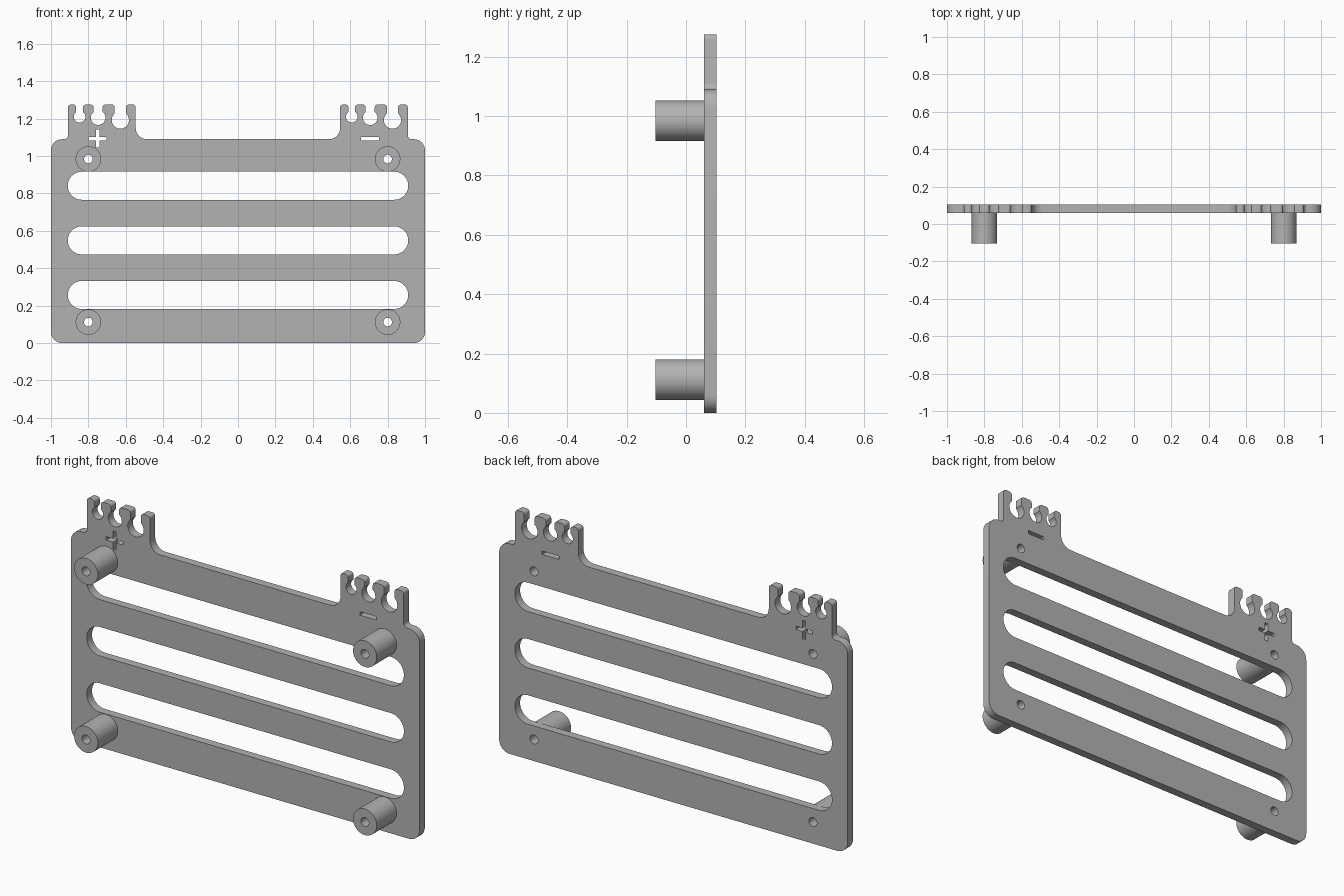
import bpy, bmesh
from math import sin, cos, tan, pi, acos, sqrt
from mathutils import Vector

cube = bpy.data.objects.get("Cube")
if cube:
    bpy.data.objects.remove(cube, do_unlink=True)

grey = bpy.data.materials.new("plain grey")
grey.use_nodes = True
colour = (0.45, 0.45, 0.45, 1)
grey.diffuse_color = colour
grey.node_tree.nodes["Principled BSDF"].inputs["Base Color"].default_value = colour


def arc(cx, cz, r, a0, a1, n):
    return [(cx + r * cos(a0 + (a1 - a0) * i / n), cz + r * sin(a0 + (a1 - a0) * i / n))
            for i in range(n + 1)]


def circle(cx, cz, r, n=40):
    return arc(cx, cz, r, 0, 2 * pi, n)[:-1]


def slot(cx, cz, half, r):
    return arc(cx + half - r, cz, r, -pi / 2, pi / 2, 24) + arc(cx - half + r, cz, r, pi / 2, 1.5 * pi, 24)


def box(cx, cz, hx, hz):
    return [(cx - hx, cz - hz), (cx + hx, cz - hz), (cx + hx, cz + hz), (cx - hx, cz + hz)]


def fillet(corners, n=8):
    """Round each (x, z, radius) corner of a closed outline."""
    out = []
    for i, (x, z, r) in enumerate(corners):
        p = Vector((x, z))
        if r == 0:
            out.append((x, z))
            continue
        u = (Vector(corners[i - 1][:2]) - p).normalized()
        v = (Vector(corners[(i + 1) % len(corners)][:2]) - p).normalized()
        half = acos(max(-1, min(1, u.dot(v)))) / 2
        centre = p + (u + v).normalized() * r / sin(half)
        a, b = p + u * r / tan(half) - centre, p + v * r / tan(half) - centre
        sweep = pi - 2 * half
        for k in range(n + 1):
            t = k / n
            d = (a * sin((1 - t) * sweep) + b * sin(t * sweep)) / sin(sweep)
            out.append(tuple(centre + d))
    return out


def extrude(name, loops, y0, y1):
    """Fill nested outlines in the XZ plane and give them depth from y0 to y1."""
    curve = bpy.data.curves.new(name, "CURVE")
    curve.dimensions, curve.fill_mode = "2D", "BOTH"
    curve.extrude = (y1 - y0) / 2
    for loop in loops:
        s = curve.splines.new("POLY")
        s.points.add(len(loop) - 1)
        for pt, (x, z) in zip(s.points, loop):
            pt.co = (x, z, 0, 1)
        s.use_cyclic_u = True
    temp = bpy.data.objects.new(name + " profile", curve)
    bpy.context.collection.objects.link(temp)
    graph = bpy.context.evaluated_depsgraph_get()
    mesh = bpy.data.meshes.new_from_object(temp.evaluated_get(graph))
    bpy.data.objects.remove(temp, do_unlink=True)
    bm = bmesh.new()
    bm.from_mesh(mesh)
    for v in bm.verts:
        v.co = (v.co.x, (y0 + y1) / 2 - v.co.z, v.co.y)
    bmesh.ops.remove_doubles(bm, verts=bm.verts, dist=1e-5)
    bmesh.ops.recalc_face_normals(bm, faces=bm.faces)
    bm.to_mesh(mesh)
    bm.free()
    mesh.materials.clear()
    mesh.materials.append(grey)
    obj = bpy.data.objects.new(name, mesh)
    bpy.context.collection.objects.link(obj)
    bpy.ops.object.select_all(action="DESELECT")
    obj.select_set(True)
    bpy.context.view_layer.objects.active = obj
    bpy.ops.object.shade_smooth_by_angle(angle=0.6)
    return obj


TOP, SHOULDER, TAB = 1.275, 1.09, 0.362
FRONT, BACK = 0.06, 0.103


def tab(x0):
    """Top edge of a tab with three keyhole notches of growing size."""
    pts = [(x0, TOP, 0.015)]
    for dx, z, r, w in ((0.062, 1.21, 0.031, 0.018), (0.161, 1.205, 0.039, 0.024), (0.28, 1.192, 0.046, 0.03)):
        c, a = x0 + dx, acos(w / r)
        pts.append((c - w, TOP, 0.015))
        pts += [(x, z_, 0) for x, z_ in arc(c, z, r, pi - a, 2 * pi + a, 28)]
        pts.append((c + w, TOP, 0.015))
    return pts + [(x0 + TAB, TOP, 0.015)]


# Plate outline with both notched tabs
left, right = -0.909, 0.546
outline = [(-1, 0, 0.06), (-1, SHOULDER, 0.06), (left, SHOULDER, 0.02)] + tab(left)
outline += [(left + TAB, SHOULDER, 0.06), (right, SHOULDER, 0.06)] + tab(right)
outline += [(right + TAB, SHOULDER, 0.02), (1, SHOULDER, 0.06), (1, 0, 0.06)]

# Long slots, screw holes, plus and minus cut-outs
posts = [(x, z) for x in (-0.8, 0.8) for z in (0.112, 0.984)]
holes = [slot(0, z, 0.91, 0.075) for z in (0.257, 0.549, 0.841)]
holes += [circle(x, z, 0.023) for x, z in posts]
px, pz, t, arm = -0.75, 1.093, 0.009, 0.048
plus = []
for sx, sz in ((1, 1), (-1, 1), (-1, -1), (1, -1)):
    quarter = [(arm, t), (t, t), (t, arm)]
    if sx * sz < 0:
        quarter.reverse()
    plus += [(px + sx * x, pz + sz * z) for x, z in quarter]
holes += [plus, box(0.705, pz, arm, t)]

extrude("back_plate", [fillet(outline)] + holes, FRONT, BACK)

# Hollow standoffs on the front
for x, z in posts:
    name = ("upper" if z > 0.5 else "lower") + ("_left" if x > 0 else "_right") + "_standoff"
    extrude(name, [circle(x, z, 0.068, 64), circle(x, z, 0.023)], -0.103, FRONT)
